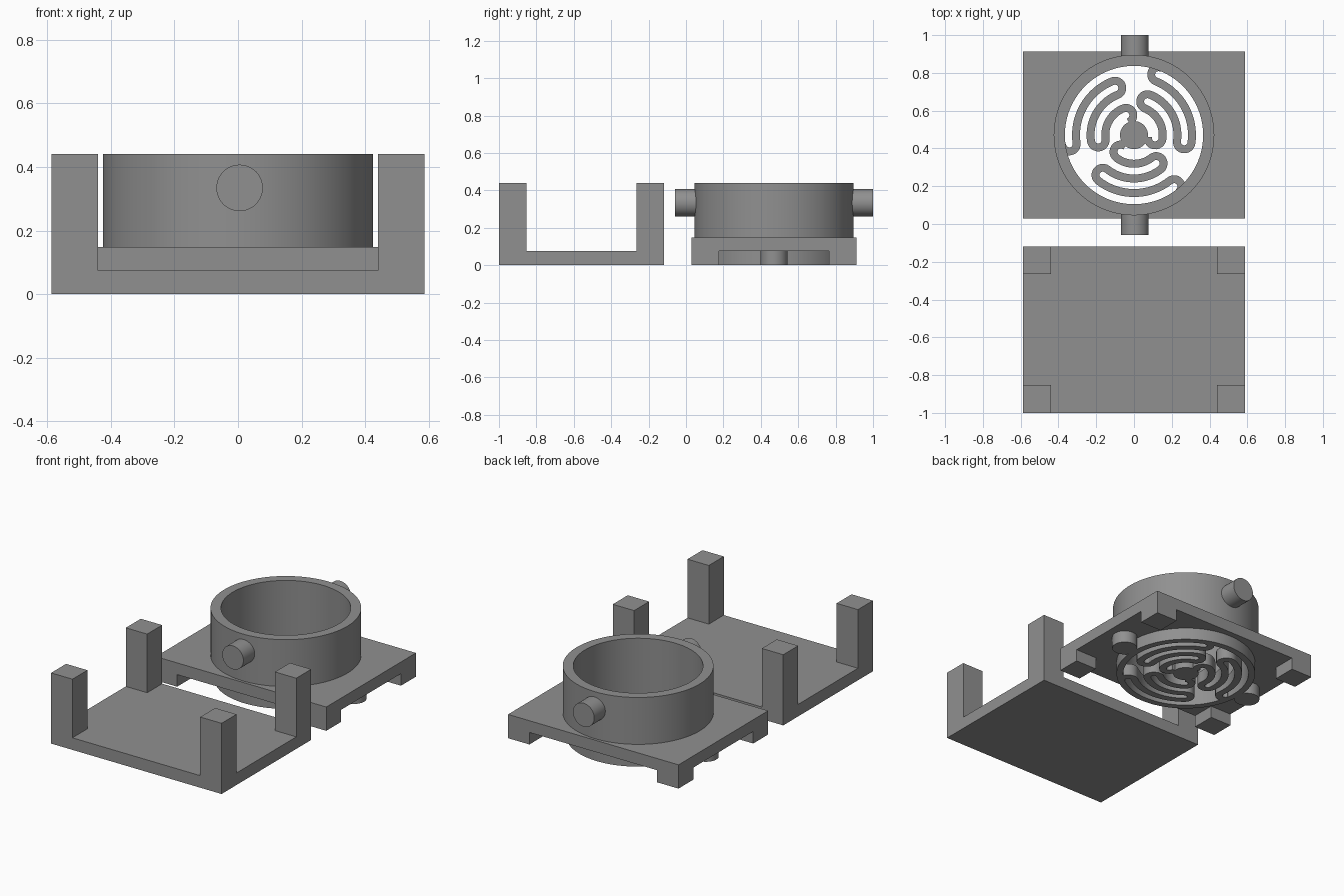
import bpy, bmesh, math
from mathutils import Matrix, Vector

if "Cube" in bpy.data.objects:
    bpy.data.objects.remove(bpy.data.objects["Cube"])

CY = 0.471            # centre of the burner along y
TRAY_Y = -0.559       # centre of the tray along y
HX, HY, LEG = 0.587, 0.441, 0.147
T = 0.075             # common thickness

grey = bpy.data.materials.new("grey")
grey.diffuse_color = (0.28, 0.28, 0.28, 1)
grey.use_nodes = True
grey.node_tree.nodes["Principled BSDF"].inputs["Base Color"].default_value = grey.diffuse_color


def finish(name, bm, smooth=False):
    bmesh.ops.recalc_face_normals(bm, faces=bm.faces[:])
    me = bpy.data.meshes.new(name)
    bm.to_mesh(me)
    bm.free()
    me.materials.append(grey)
    if smooth:
        for p in me.polygons:
            p.use_smooth = True
        me.set_sharp_from_angle(angle=math.radians(30))
    ob = bpy.data.objects.new(name, me)
    bpy.context.collection.objects.link(ob)
    return ob


def extrude(bm, faces, dz, keep):
    geom = bmesh.ops.extrude_face_region(bm, geom=faces, use_keep_orig=keep)["geom"]
    verts = [g for g in geom if isinstance(g, bmesh.types.BMVert)]
    bmesh.ops.translate(bm, verts=verts, vec=(0, 0, dz))
    return [g for g in geom if isinstance(g, bmesh.types.BMFace)]


def slab_with_legs(name, cy, z, thick, leg):
    """Rectangular slab whose four corners are pulled out into square legs."""
    bm = bmesh.new()
    xs = [-HX, -HX + LEG, HX - LEG, HX]
    ys = [cy - HY, cy - HY + LEG, cy + HY - LEG, cy + HY]
    g = [[bm.verts.new((x, y, z)) for y in ys] for x in xs]
    sheet = [bm.faces.new((g[i][j], g[i + 1][j], g[i + 1][j + 1], g[i][j + 1]))
             for i in range(3) for j in range(3)]
    far = extrude(bm, sheet, thick, True)
    corners = []
    for f in far:
        c = f.calc_center_median()
        if abs(c.x) > HX - LEG and abs(c.y - cy) > HY - LEG:
            corners.append(f)
    extrude(bm, corners, leg, False)
    bmesh.ops.recalc_face_normals(bm, faces=bm.faces[:])
    bmesh.ops.dissolve_limit(bm, angle_limit=0.01, verts=bm.verts[:], edges=bm.edges[:])
    return finish(name, bm)


def cylinder(name, loc, r, depth, along_y=False, seg=64):
    bm = bmesh.new()
    rot = Matrix.Rotation(math.pi / 2, 4, 'X') if along_y else Matrix()
    bmesh.ops.create_cone(bm, cap_ends=True, segments=seg, radius1=r, radius2=r,
                          depth=depth, matrix=Matrix.Translation(loc) @ rot)
    return finish(name, bm, True)


# Tray with four upright posts
slab_with_legs("tray", TRAY_Y, 0, T, 0.44 - T)

# Burner plate with four short feet and a round opening
plate = slab_with_legs("burner_plate", CY, 0.148, T - 0.148, -T)
cutter = cylinder("opening_cutter", (0, CY, 0.1), 0.39, 0.4, seg=96)
cutter.hide_render = True
cutter.hide_viewport = True
cut = plate.modifiers.new("opening", 'BOOLEAN')
cut.operation, cut.solver, cut.object = 'DIFFERENCE', 'EXACT', cutter

# Ring wall, narrower below the plate
bm = bmesh.new()
profile = [(0.366, 0), (0.405, 0), (0.405, 0.11), (0.425, 0.11), (0.425, 0.44), (0.366, 0.44)]
vs = [bm.verts.new((r, CY, z)) for r, z in profile]
es = [bm.edges.new((vs[i], vs[(i + 1) % len(vs)])) for i in range(len(vs))]
bmesh.ops.spin(bm, geom=vs + es, cent=(0, CY, 0), axis=(0, 0, 1),
               angle=2 * math.pi, steps=128, use_merge=True)
bmesh.ops.remove_doubles(bm, verts=bm.verts[:], dist=1e-5)
finish("ring_wall", bm, True)

# Side pipes and the round lugs under the plate
for s, end in ((-1, "front"), (1, "back")):
    cylinder(end + "_pipe", (0.005, CY + s * 0.462, 0.334), 0.073, 0.134, True)
for s, end in ((-1, "left"), (1, "right")):
    cylinder(end + "_lug", (s * 0.466, CY, 0.04), 0.073, 0.08)

# Hub and three winding arms
cylinder("hub", (0, CY, T / 2), 0.074, T)
RADII = [0.074, 0.152, 0.230, 0.307, 0.384]
TURN_A, TURN_B = math.radians(112), math.radians(188)


def arm_path():
    pts = []
    for i in range(4):
        # half-circle turn from one radius to the next
        a = TURN_A if i % 2 == 0 else TURN_B
        side = -1 if i % 2 == 0 else 1
        radial = Vector((math.cos(a), math.sin(a)))
        tangent = Vector((-radial.y, radial.x)) * side
        c = radial * (RADII[i] + RADII[i + 1]) / 2
        h = (RADII[i + 1] - RADII[i]) / 2
        for k in range(13):
            t = math.pi * k / 12
            pts.append(c - radial * h * math.cos(t) + tangent * h * math.sin(t))
        # arc to the next turn
        if i < 3:
            b = TURN_B if i % 2 == 0 else TURN_A
            for k in range(1, 20):
                t = a + (b - a) * k / 20
                pts.append(RADII[i + 1] * Vector((math.cos(t), math.sin(t))))
    return pts


def arm(name, angle):
    bm = bmesh.new()
    pts, half, rows = arm_path(), 0.021, []
    for i, p in enumerate(pts):
        d = (pts[min(i + 1, len(pts) - 1)] - pts[max(i - 1, 0)]).normalized()
        n = Vector((-d.y, d.x)) * half
        rows.append([bm.verts.new((q.x, q.y, z))
                     for q, z in ((p - n, 0), (p + n, 0), (p + n, T), (p - n, T))])
    for a, b in zip(rows, rows[1:]):
        for k in range(4):
            m = (k + 1) % 4
            bm.faces.new((a[k], a[m], b[m], b[k]))
    bm.faces.new(rows[0])
    bm.faces.new(rows[-1])
    bm.transform(Matrix.Translation((0, CY, 0)) @ Matrix.Rotation(angle, 4, 'Z'))
    finish(name, bm, True)


for i in range(3):
    arm(f"winding_arm_{i + 1}", i * 2 * math.pi / 3)
